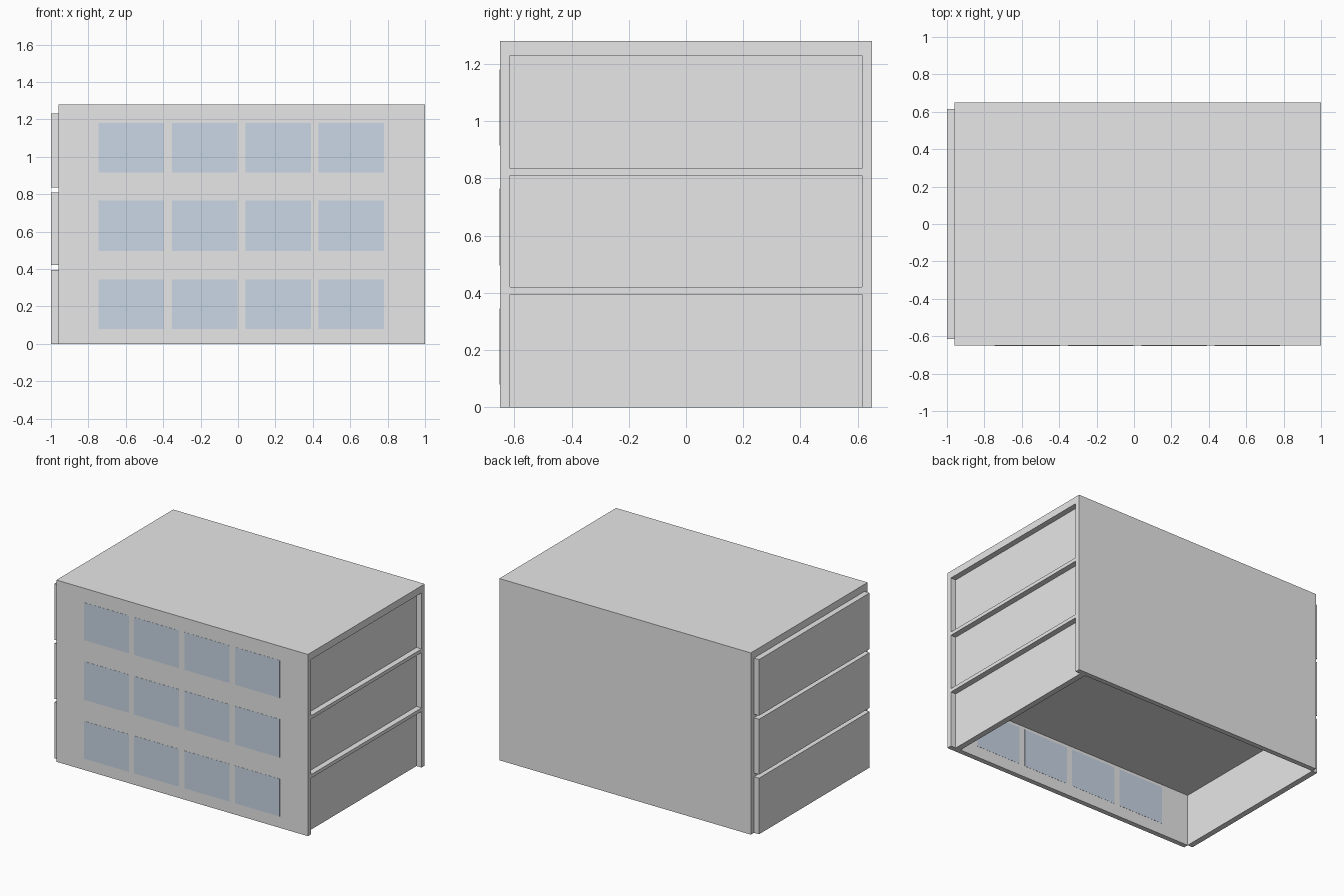
import bpy

cube = bpy.data.objects.get("Cube")
if cube:
    bpy.data.objects.remove(cube, do_unlink=True)


def material(name, color):
    mat = bpy.data.materials.new(name)
    mat.use_nodes = True
    mat.diffuse_color = color
    mat.node_tree.nodes["Principled BSDF"].inputs["Base Color"].default_value = color
    return mat


wall_grey = material("wall grey", (0.8, 0.8, 0.8, 1))
window_blue = material("window blue", (0.59, 0.68, 0.79, 1))


def box(name, x, y, z, mat=wall_grey):
    """Box spanning the given (low, high) ranges."""
    spans = (x, y, z)
    bpy.ops.mesh.primitive_cube_add(size=1, location=[(a + b) / 2 for a, b in spans])
    obj = bpy.context.object
    obj.name = name
    obj.scale = [b - a for a, b in spans]
    bpy.ops.object.transform_apply(location=False, rotation=False, scale=True)
    obj.data.materials.append(mat)
    return obj


OUT_Y, IN_Y = 0.65, 0.615
BACK_X, FRONT_X = -0.96, 1.0
TOP = 1.28
PANEL = 0.04
storeys = [(0, 0.395), (0.42, 0.81), (0.835, 1.23)]
inner = (-IN_Y, IN_Y)

# Outer sleeve: long walls and roof
box("front_wall", (BACK_X, FRONT_X), (-OUT_Y, -IN_Y), (0, TOP))
box("back_wall", (BACK_X, FRONT_X), (IN_Y, OUT_Y), (0, TOP))
box("roof", (BACK_X, FRONT_X), inner, (storeys[-1][1], TOP))

# Slabs between storeys
for low, high in zip(storeys, storeys[1:]):
    box("floor_slab", (BACK_X, FRONT_X), inner, (low[1], high[0]))

# Storeys, each shifted so one end stands proud and the other sits recessed
for z0, z1 in storeys:
    left_x = BACK_X - PANEL
    right_x = FRONT_X - PANEL
    box("recessed_end_panel", (right_x - PANEL, right_x), inner, (z0, z1))
    box("proud_end_panel", (left_x, left_x + PANEL), inner, (z0, z1))
    box("ceiling", (left_x + PANEL, right_x - PANEL), inner, (z1 - 0.03, z1))

# Window panes, showing on both faces of the front wall
for z0, z1 in ((0.08, 0.345), (0.495, 0.765), (0.915, 1.18)):
    for column in range(4):
        x0 = -0.745 + column * 0.392
        for side, y in (("outer", -OUT_Y), ("inner", -IN_Y)):
            box(side + "_window", (x0, x0 + 0.35), (y - 0.001, y + 0.001),
                (z0, z1), window_blue)
